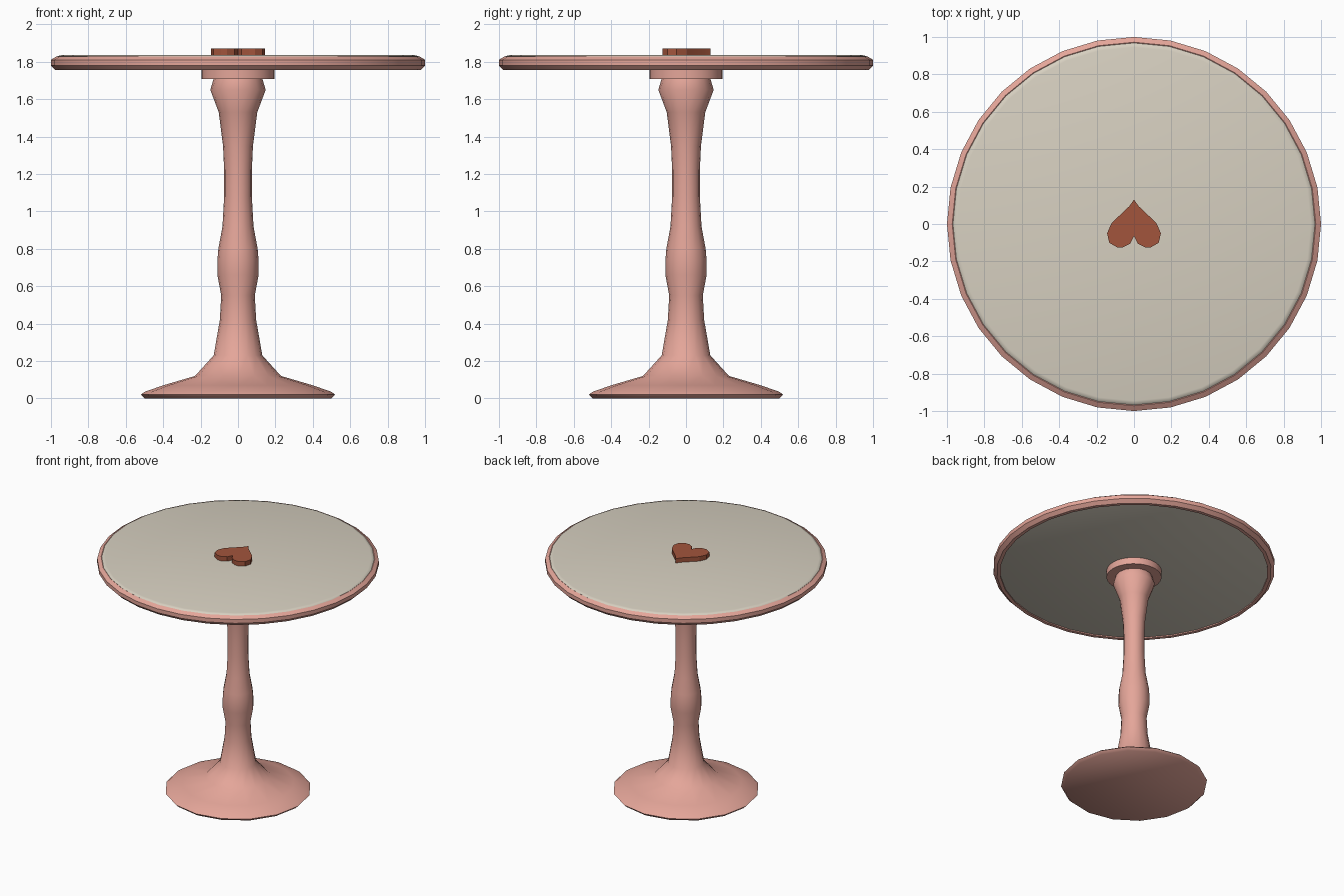
import bpy, bmesh, math

if "Cube" in bpy.data.objects:
    bpy.data.objects.remove(bpy.data.objects["Cube"])


def material(name, rgb):
    m = bpy.data.materials.new(name)
    m.diffuse_color = (*rgb, 1)
    m.use_nodes = True
    m.node_tree.nodes["Principled BSDF"].inputs["Base Color"].default_value = m.diffuse_color
    return m


pink = material("pink_paint", (0.78, 0.38, 0.32))
cream = material("cream_top", (0.68, 0.63, 0.53))
brown = material("heart_brown", (0.36, 0.09, 0.045))


def finish(name, bm, mat, angle):
    bmesh.ops.recalc_face_normals(bm, faces=bm.faces)
    me = bpy.data.meshes.new(name)
    bm.to_mesh(me)
    bm.free()
    me.materials.append(mat)
    ob = bpy.data.objects.new(name, me)
    bpy.context.collection.objects.link(ob)
    bpy.ops.object.select_all(action='DESELECT')
    ob.select_set(True)
    bpy.context.view_layer.objects.active = ob
    bpy.ops.object.shade_smooth_by_angle(angle=math.radians(angle))
    return ob


def revolve(name, profile, sides, mat, angle=40, closed=False):
    """Spin (radius, z) points about z; open profiles get end caps."""
    bm = bmesh.new()
    rings = [[bm.verts.new((r * math.cos(2 * math.pi * i / sides),
                            r * math.sin(2 * math.pi * i / sides), z))
              for i in range(sides)] for r, z in profile]
    pairs = list(zip(rings, rings[1:]))
    if closed:
        pairs.append((rings[-1], rings[0]))
    for a, b in pairs:
        for i in range(sides):
            j = (i + 1) % sides
            bm.faces.new((a[i], a[j], b[j], b[i]))
    if not closed:
        bm.faces.new(rings[0])
        bm.faces.new(rings[-1])
    return finish(name, bm, mat, angle)


# Turned pedestal with flared foot
revolve("pedestal", [
    (0.50, 0.0), (0.52, 0.02), (0.50, 0.035), (0.40, 0.07), (0.23, 0.12),
    (0.13, 0.23), (0.097, 0.42), (0.09, 0.55), (0.11, 0.66), (0.11, 0.74),
    (0.105, 0.80), (0.083, 0.92), (0.074, 1.08), (0.074, 1.22),
    (0.08, 1.35), (0.103, 1.53), (0.148, 1.65), (0.13, 1.71)], 16, pink, 50)

# Collar under the top
revolve("collar", [(0.195, 1.708), (0.195, 1.76)], 32, pink)

# Cream table top with softened edge
revolve("table_top", [(0.945, 1.762), (0.965, 1.77), (0.972, 1.785),
                      (0.972, 1.82), (0.965, 1.83), (0.945, 1.835)],
        32, cream, 60)

# Faceted rim band around the top
revolve("rim", [(0.95, 1.755), (0.975, 1.755), (1.0, 1.78), (1.0, 1.81),
                (0.972, 1.828), (0.95, 1.815), (0.95, 1.77)],
        32, pink, 30, closed=True)

# Heart ornament: mirrored half outline, extruded
half = [(0.025, 0.095), (0.12, 0.005), (0.144, -0.05), (0.132, -0.1),
        (0.09, -0.125), (0.06, -0.125), (0.02, -0.105)]
outline = ([(0, 0.13)] + half + [(0, -0.065)]
           + [(-x, y) for x, y in reversed(half)])
bm = bmesh.new()
face = bm.faces.new([bm.verts.new((x, y, 1.83)) for x, y in outline])
ext = bmesh.ops.extrude_face_region(bm, geom=[face], use_keep_orig=True)
bmesh.ops.translate(bm, vec=(0, 0, 0.04),
                    verts=[v for v in ext["geom"]
                           if isinstance(v, bmesh.types.BMVert)])
finish("heart_ornament", bm, brown, 20)
